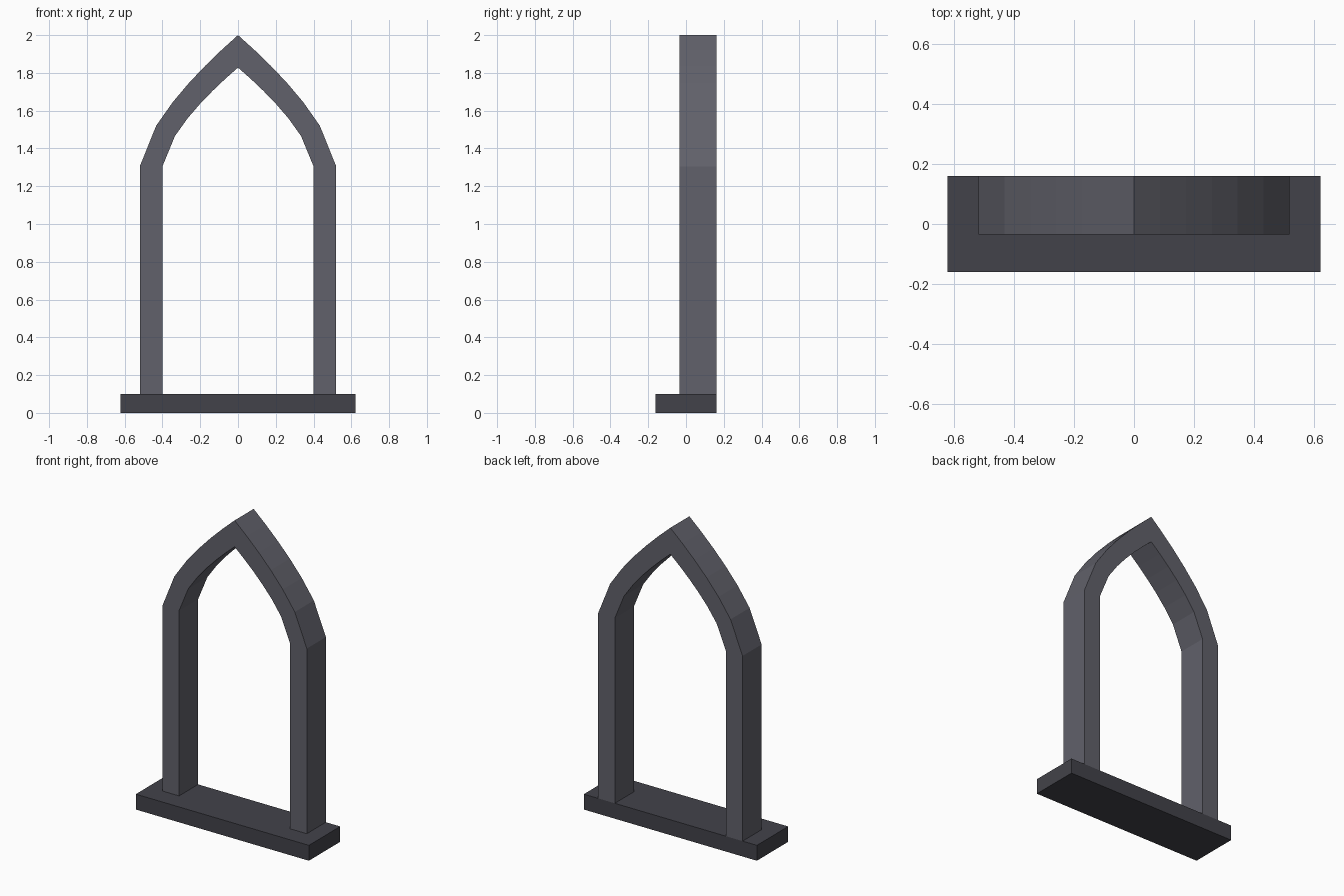
import bpy, bmesh

if "Cube" in bpy.data.objects:
    bpy.data.objects.remove(bpy.data.objects["Cube"])

def material(name, rgb):
    m = bpy.data.materials.new(name)
    m.diffuse_color = (*rgb, 1)
    m.use_nodes = True
    m.node_tree.nodes["Principled BSDF"].inputs["Base Color"].default_value = m.diffuse_color
    return m

def add_object(name, bm, mat):
    bmesh.ops.recalc_face_normals(bm, faces=bm.faces)
    me = bpy.data.meshes.new(name)
    bm.to_mesh(me)
    bm.free()
    me.materials.append(mat)
    ob = bpy.data.objects.new(name, me)
    bpy.context.collection.objects.link(ob)
    return ob

def arch_line(half_width, apex, base=0.10, spring=1.305, steps=6):
    """Pointed-arch outline from left foot over the apex to right foot."""
    right = [(half_width, base)]
    for i in range(steps + 1):
        t = i / steps
        right.append((half_width * (1 - t), spring + (apex - spring) * t ** 0.655))
    left = [(-x, z) for x, z in right[:-1]]
    return left + right[::-1]

stone = material("frame_stone", (0.12, 0.12, 0.145))
dark_stone = material("sill_stone", (0.055, 0.055, 0.068))

# Pointed arch frame: rectangular section swept along the two outlines
Y0, Y1 = -0.035, 0.161
bm = bmesh.new()
rings = []
for (xo, zo), (xi, zi) in zip(arch_line(0.52, 2.0), arch_line(0.40, 1.828)):
    rings.append([bm.verts.new(p) for p in
                  ((xo, Y0, zo), (xi, Y0, zi), (xi, Y1, zi), (xo, Y1, zo))])
for a, b in zip(rings, rings[1:]):
    for k in range(4):
        n = (k + 1) % 4
        bm.faces.new((a[k], a[n], b[n], b[k]))
bm.faces.new(rings[0])
bm.faces.new(rings[-1])
add_object("arch_frame", bm, stone)

# Sill slab, flush with the back of the frame
bm = bmesh.new()
bmesh.ops.create_cube(bm, size=1)
bmesh.ops.scale(bm, vec=(1.246, 0.322, 0.10), verts=bm.verts)
bmesh.ops.translate(bm, vec=(0, 0, 0.05), verts=bm.verts)
add_object("window_sill", bm, dark_stone)
